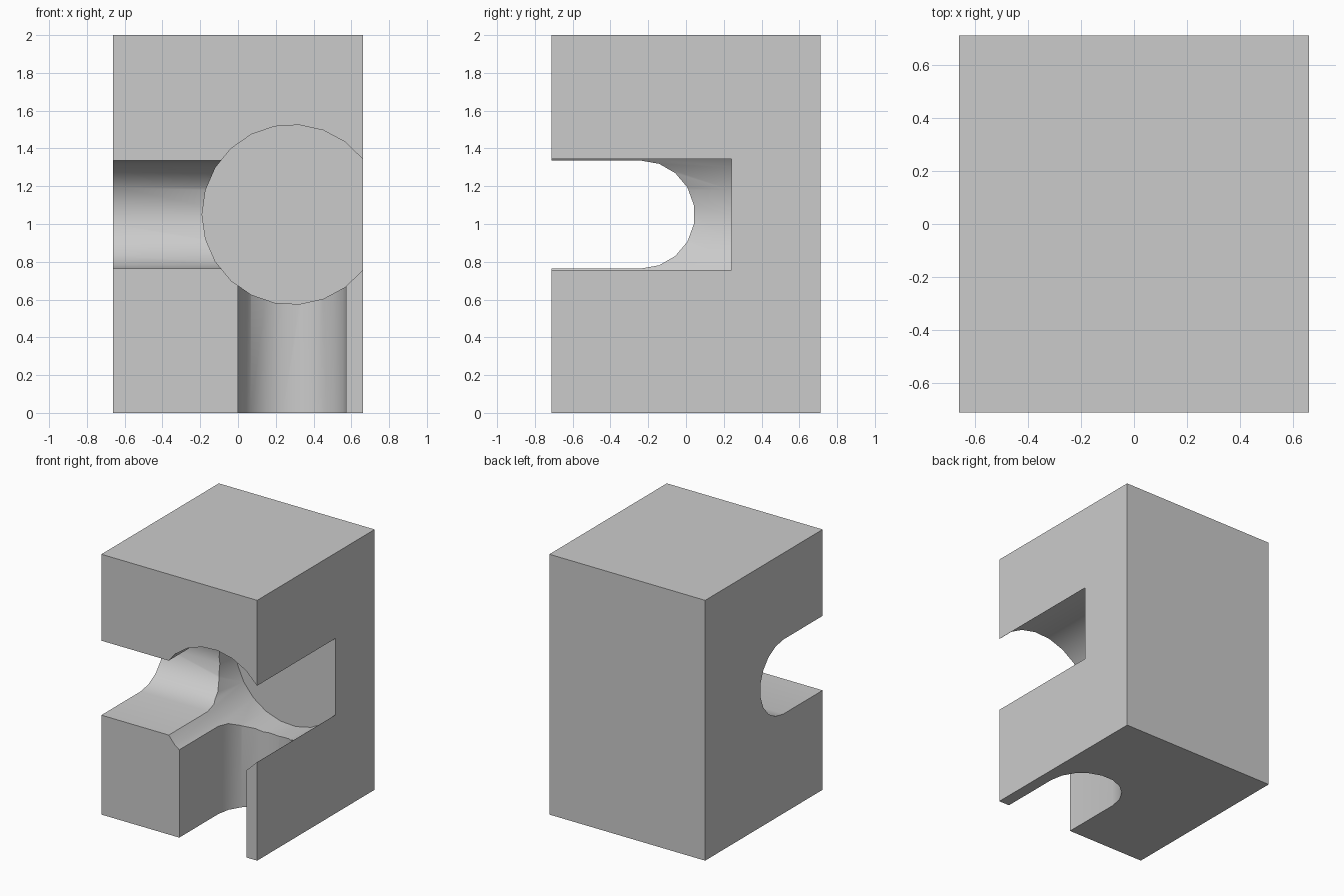
import bpy, bmesh
from math import radians, sin, cos, asin
from mathutils import Vector

cube = bpy.data.objects.get("Cube")
if cube:
    bpy.data.objects.remove(cube, do_unlink=True)

HX, HY, H = 0.662, 0.713, 2.0          # block half width, half depth, height
HUB = Vector((0.286, 0, 1.05))         # bore axis
R_BORE, R_SLOT = 0.476, 0.286
BORE_END, SLOT_Y = 0.24, -0.24

grey = bpy.data.materials.new("plain grey")
grey.use_nodes = True
colour = (0.6, 0.6, 0.6, 1)
grey.diffuse_color = colour
grey.node_tree.nodes["Principled BSDF"].inputs["Base Color"].default_value = colour


def extrusion(name, points, direction):
    """Closed solid swept from a flat outline along a direction."""
    bm = bmesh.new()
    base = bm.faces.new([bm.verts.new(p) for p in points])
    swept = bmesh.ops.extrude_face_region(bm, geom=[base], use_keep_orig=True)
    verts = [v for v in swept["geom"] if isinstance(v, bmesh.types.BMVert)]
    bmesh.ops.translate(bm, verts=verts, vec=direction)
    bmesh.ops.recalc_face_normals(bm, faces=bm.faces)
    mesh = bpy.data.meshes.new(name)
    bm.to_mesh(mesh)
    bm.free()
    mesh.materials.append(grey)
    obj = bpy.data.objects.new(name, mesh)
    bpy.context.collection.objects.link(obj)
    return obj


# Main block
block = extrusion("bored_block", [(-HX, -HY, 0), (HX, -HY, 0), (HX, HY, 0), (-HX, HY, 0)],
                  (0, 0, H))

# Round bore, open through the left wall: its facets start where it meets that wall
start = asin(R_SLOT / R_BORE) + radians(1.2)
step = (radians(360) - 2 * start) / 18
ring = [start + step * i for i in range(19)]
bore_points = [HUB + Vector((R_BORE * cos(a), -1, R_BORE * sin(a))) for a in ring]
bore_points += [Vector((1, -1, bore_points[-1].z)), Vector((1, -1, bore_points[0].z))]
bore = extrusion("bore_cutter", bore_points, (0, 1 + BORE_END, 0))

# Round-ended slot outline: (across, depth)
arc = [radians(20 * i) for i in range(10)]
outline = [(R_SLOT, -1)] + [(R_SLOT * cos(a), SLOT_Y + R_SLOT * sin(a)) for a in arc]
outline += [(-R_SLOT, -1)]

# One slot to the right wall, one to the floor
side_slot = extrusion("side_slot_cutter", [(HUB.x, y, HUB.z + c) for c, y in outline],
                      (-1.2, 0, 0))
floor_slot = extrusion("floor_slot_cutter", [(HUB.x + c, y, HUB.z) for c, y in outline],
                       (0, 0, -1.3))

# Cut the block, then discard the cutters
bpy.context.view_layer.objects.active = block
for cutter in (bore, side_slot, floor_slot):
    cutter.hide_render = True
    cut = block.modifiers.new(cutter.name, 'BOOLEAN')
    cut.operation = 'DIFFERENCE'
    cut.solver = 'EXACT'
    cut.object = cutter
    bpy.ops.object.modifier_apply(modifier=cut.name)
    bpy.data.objects.remove(cutter, do_unlink=True)

# Smooth curved walls, sharp corners
bpy.ops.object.select_all(action='DESELECT')
block.select_set(True)
bpy.ops.object.shade_smooth_by_angle(angle=radians(30))
